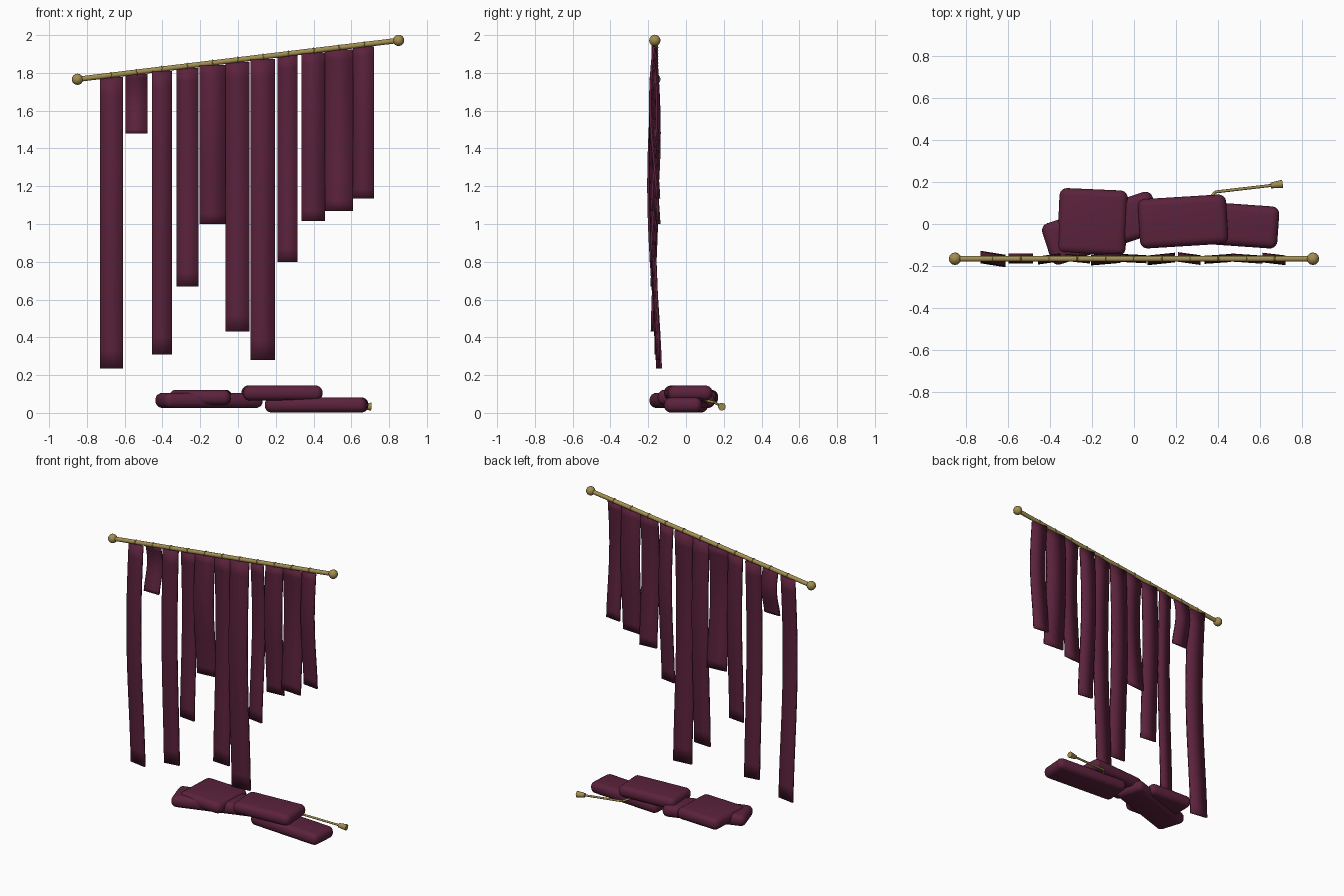
import bpy, bmesh, math
from mathutils import Vector, Matrix

if "Cube" in bpy.data.objects:
    bpy.data.objects.remove(bpy.data.objects["Cube"])


def material(name, rgb):
    m = bpy.data.materials.new(name)
    m.diffuse_color = (*rgb, 1)
    m.use_nodes = True
    m.node_tree.nodes["Principled BSDF"].inputs["Base Color"].default_value = m.diffuse_color
    return m


CLOTH = material("burgundy cloth", (0.105, 0.016, 0.045))
BRASS = material("aged brass", (0.36, 0.27, 0.08))


def finish(bm, name, mat, smooth=True):
    me = bpy.data.meshes.new(name)
    bmesh.ops.recalc_face_normals(bm, faces=bm.faces)
    bm.to_mesh(me)
    bm.free()
    me.materials.append(mat)
    for p in me.polygons:
        p.use_smooth = smooth
    ob = bpy.data.objects.new(name, me)
    bpy.context.collection.objects.link(ob)
    return ob


def tube(name, a, b, r1, r2, mat, sides=12):
    a, b = Vector(a), Vector(b)
    d = b - a
    bm = bmesh.new()
    rot = d.to_track_quat('Z', 'Y').to_matrix().to_4x4()
    bmesh.ops.create_cone(bm, cap_ends=True, segments=sides, radius1=r1, radius2=r2,
                          depth=d.length, matrix=Matrix.Translation((a + b) / 2) @ rot)
    ob = finish(bm, name, mat)
    for p in ob.data.polygons:
        p.use_smooth = len(p.vertices) == 4
    return ob


# sloping rod with ball finials
Y = -0.165
LEFT, RIGHT = Vector((-0.85, Y, 1.766)), Vector((0.85, Y, 1.972))
tube("curtain_rod", LEFT, RIGHT, 0.014, 0.014, BRASS)
for name, pos in (("left_finial", LEFT), ("right_finial", RIGHT)):
    bm = bmesh.new()
    bmesh.ops.create_uvsphere(bm, u_segments=12, v_segments=8, radius=0.03,
                              matrix=Matrix.Translation(pos))
    finish(bm, name, BRASS)


def rod_z(x):
    return 1.869 + 0.1212 * x


# torn strips: left edge, right edge, bottom height, bow depth, yaw in degrees
STRIPS = [(-0.73, -0.61, 0.235, -0.025, -9), (-0.595, -0.48, 1.48, 0.02, 0),
          (-0.455, -0.35, 0.31, -0.014, 8), (-0.325, -0.21, 0.67, 0.012, -6),
          (-0.205, -0.065, 1.0, -0.02, 5), (-0.065, 0.06, 0.43, 0.014, -3),
          (0.065, 0.195, 0.28, -0.018, 6), (0.21, 0.315, 0.80, 0.018, -8),
          (0.335, 0.46, 1.015, -0.014, 4), (0.46, 0.61, 1.07, 0.014, -4),
          (0.61, 0.72, 1.135, -0.018, -7)]
for i, (x0, x1, z0, bow, yaw) in enumerate(STRIPS):
    cx, w = (x0 + x1) / 2, x1 - x0
    z1 = rod_z(cx) - 0.010
    slope = math.tan(math.radians(yaw))
    bm = bmesh.new()
    rings = []
    for k in range(17):
        t = k / 16
        y = Y + bow * math.sin(1.35 * math.pi * t)
        rings.append([bm.verts.new((cx + sx * w / 2, y + sx * w / 2 * slope + sy * 0.006,
                                    z1 + (z0 - z1) * t))
                      for sx, sy in ((-1, -1), (1, -1), (1, 1), (-1, 1))])
    for a, b in zip(rings, rings[1:]):
        for j in range(4):
            bm.faces.new((a[j], a[(j + 1) % 4], b[(j + 1) % 4], b[j]))
    bm.faces.new(rings[0])
    bm.faces.new(rings[-1])
    finish(bm, f"curtain_strip_{i + 1}", CLOTH)

# thin rings around the rod
axis = (RIGHT - LEFT).normalized()
for i in range(11):
    x = -0.67 + 0.134 * i
    bpy.ops.mesh.primitive_torus_add(major_segments=14, minor_segments=6,
                                     major_radius=0.0155, minor_radius=0.003,
                                     location=(x, Y, rod_z(x)),
                                     rotation=axis.to_track_quat('Z', 'Y').to_euler())
    ob = bpy.context.object
    ob.name = f"curtain_ring_{i + 1}"
    ob.data.materials.append(BRASS)
    bpy.ops.object.shade_smooth()

# folded cloth heaps: centre, length, depth, yaw in degrees
HEAPS = [((0.416, 0.0, 0.042), 0.54, 0.20, -4), ((0.233, 0.012, 0.105), 0.42, 0.235, 3.5),
         ((-0.197, 0.01, 0.082), 0.325, 0.31, -2.5), ((-0.153, -0.02, 0.066), 0.55, 0.205, 18)]
for i, (c, lx, ly, yaw) in enumerate(HEAPS):
    bm = bmesh.new()
    bmesh.ops.create_cube(bm, size=1, matrix=Matrix.Diagonal((lx, ly, 0.08, 1)))
    ob = finish(bm, f"fallen_cloth_{i + 1}", CLOTH)
    ob.location = c
    ob.rotation_euler.z = math.radians(yaw)
    bev = ob.modifiers.new("soft edges", 'BEVEL')
    bev.width, bev.segments = 0.036, 5

# fallen tie cord with tassel
P = [(0.34, 0.09, 0.07), (0.385, 0.152, 0.055), (0.65, 0.183, 0.037), (0.705, 0.19, 0.033)]
tube("tie_cord_bend", P[0], P[1], 0.007, 0.007, BRASS, 8)
tube("tie_cord", P[1], P[2], 0.007, 0.007, BRASS, 8)
tube("tie_tassel", P[2], P[3], 0.014, 0.021, BRASS, 10)
